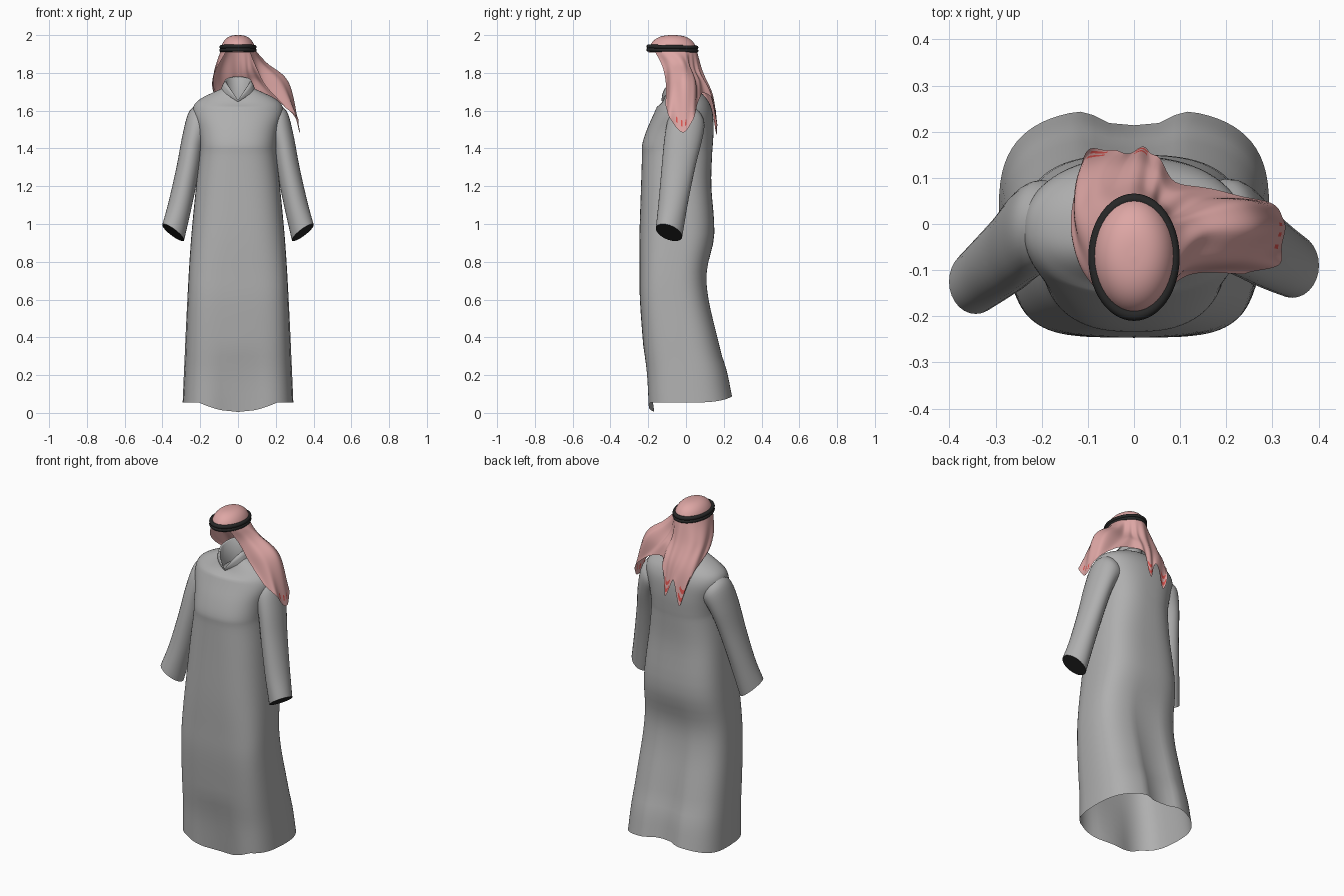
import bpy, bmesh, math
from mathutils import Vector

if "Cube" in bpy.data.objects:
    bpy.data.objects.remove(bpy.data.objects["Cube"])


def material(name, rgb):
    m = bpy.data.materials.new(name)
    m.diffuse_color = (*rgb, 1)
    m.use_nodes = True
    m.node_tree.nodes["Principled BSDF"].inputs["Base Color"].default_value = m.diffuse_color
    return m


GREY = material("robe grey", (0.43, 0.43, 0.43))
PINK = material("scarf pink", (0.73, 0.385, 0.375))
RED = material("scarf red", (0.74, 0.09, 0.08))
BLACK = material("cord black", (0.02, 0.02, 0.02))


def spline(ctrl, t):
    """Catmull-Rom through a list of equal-length tuples, t in 0..1."""
    n = len(ctrl) - 1
    i = min(int(t * n), n - 1)
    f = t * n - i
    b, c = Vector(ctrl[i]), Vector(ctrl[i + 1])
    a = Vector(ctrl[i - 1]) if i > 0 else b * 2 - c
    d = Vector(ctrl[i + 2]) if i + 2 <= n else c * 2 - b
    return 0.5 * (b * 2 + (c - a) * f + (a * 2 - b * 5 + c * 4 - d) * f * f
                  + (b * 3 - a - c * 3 + d) * f ** 3)


def sheet(name, rows, mats, wrap_u=True, wrap_v=False, cap=False, rule=None):
    """Skin rows of points into a smooth surface; cap fills the last row with mats[1]."""
    bm = bmesh.new()
    vs = [[bm.verts.new(p) for p in r] for r in rows]
    nv, nu = len(rows), len(rows[0])
    for j in range(nv if wrap_v else nv - 1):
        for i in range(nu if wrap_u else nu - 1):
            a, b, i2 = vs[j], vs[(j + 1) % nv], (i + 1) % nu
            f = bm.faces.new((a[i], a[i2], b[i2], b[i]))
            f.smooth = True
            if rule and rule(i, j):
                f.material_index = 1
    if cap:
        f = bm.faces.new([bm.verts.new(v.co) for v in vs[-1]])
        f.material_index = 1
    bmesh.ops.recalc_face_normals(bm, faces=bm.faces)
    me = bpy.data.meshes.new(name)
    bm.to_mesh(me)
    bm.free()
    for m in mats:
        me.materials.append(m)
    ob = bpy.data.objects.new(name, me)
    bpy.context.collection.objects.link(ob)
    return ob


def power(v, e):
    return math.copysign(abs(v) ** e, v)


# Robe body: z, half width, front y, back y, front squareness
robe = [(0.0, 0.293, -0.208, 0.250, 4.5), (0.20, 0.286, -0.213, 0.220, 5.0),
        (0.40, 0.278, -0.230, 0.172, 5.0), (0.60, 0.268, -0.244, 0.125, 4.5),
        (0.75, 0.260, -0.246, 0.115, 3.8), (0.95, 0.246, -0.246, 0.150, 3.2),
        (1.20, 0.222, -0.238, 0.134, 2.8), (1.36, 0.205, -0.233, 0.138, 2.6),
        (1.42, 0.203, -0.232, 0.142, 2.6), (1.50, 0.214, -0.207, 0.146, 2.5),
        (1.58, 0.238, -0.172, 0.142, 2.3), (1.63, 0.232, -0.150, 0.128, 2.2),
        (1.665, 0.195, -0.136, 0.108, 2.1), (1.695, 0.135, -0.126, 0.080, 2.1),
        (1.715, 0.090, -0.120, 0.050, 2.0)]


def robe_row(z, hx, yf, yb, n, steps=72):
    row = []
    mid, hy = (yf + yb) / 2, (yb - yf) / 2
    skirt = max(0, 1 - z / 0.9)
    for k in range(steps):
        t = 2 * math.pi * k / steps
        c, s = math.cos(t), math.sin(t)
        e = 2 / n if s < 0 else 2 / min(n, 2.9)
        x, y = hx * power(c, e), mid + hy * power(s, e)
        q = (x / hx) ** 2
        if s > 0:    # centre fold at the back of the skirt
            y -= 0.036 * skirt * math.exp(-(x / 0.085) ** 4)
            hem = 0.095 - 0.04 * q
        else:        # flat front panel, narrower than the sides
            x *= 1 - 0.05 * max(0, n - 2) * abs(power(s, e)) ** 2
            y += 0.04 * max(0, 1 - z / 0.35) * math.exp(-(x / 0.11) ** 2)
            hem = 0.005 + 0.05 * min(1, q * 1.6)
        dip = 0.06 * max(0, -s) ** 3 * min(1, max(0, (z - 1.62) / 0.09))
        row.append((x, y, z + hem * max(0, 1 - z / 0.3) - dip))
    return row


N = 56
sheet("robe_body", [robe_row(*spline(robe, j / N)) for j in range(N + 1)], [GREY])


# Standing collar with a V notch: half width, centre y, half depth, z, V depth
def collar_row(hx, cy, hy, z, vee, steps=48):
    row = []
    for k in range(steps):
        t = 2 * math.pi * k / steps
        c, s = math.cos(t), math.sin(t)
        drop = vee * (1 - abs(c)) if s < 0 else 0
        row.append((hx * c, cy + hy * s, z + 0.025 * max(0, s) - drop))
    return row


sheet("collar", [collar_row(*r) for r in (
    (0.092, -0.035, 0.088, 1.708, 0.062), (0.083, -0.040, 0.089, 1.733, 0.080),
    (0.070, -0.045, 0.084, 1.757, 0.100), (0.063, -0.045, 0.078, 1.752, 0.098),
    (0.070, -0.040, 0.079, 1.620, 0.010))], [GREY])

# Sleeves: centre, half width, half depth, outward rise, forward rise
sleeve = [(0.160, 0.000, 1.555, 0.058, 0.085, 0.080, 0.0),
          (0.204, -0.002, 1.525, 0.059, 0.100, 0.062, 0.0),
          (0.236, -0.016, 1.440, 0.058, 0.100, 0.030, 0.0),
          (0.264, -0.040, 1.300, 0.062, 0.089, 0.0, 0.0),
          (0.305, -0.068, 1.110, 0.062, 0.078, 0.010, 0.0),
          (0.343, -0.090, 0.955, 0.058, 0.070, 0.040, 0.022)]


def sleeve_row(side, swing, r, steps=28):
    cx, cy, cz, rx, ry, rise, fwd = r
    ang = [2 * math.pi * k / steps for k in range(steps)]
    return [(side * (cx + rx * math.cos(t)), cy - swing + ry * math.sin(t),
             cz + rise * math.cos(t) - fwd * math.sin(t)) for t in ang]


# one arm swings further forward than the other
for side, label, swing in ((1, "left", 0.0), (-1, "right", 0.035)):
    rows = [sleeve_row(side, swing * (j / 24) ** 1.5, spline(sleeve, j / 24))
            for j in range(25)]
    sheet(label + "_sleeve", rows, [GREY, BLACK], cap=True)

# Scarf crown: rounded cap above the cord
crown = []
for j in range(15):
    a = math.pi / 2 * j / 14
    r, z = max(0.002, math.cos(a) ** 0.75), 1.908 + 0.092 * math.sin(a)
    crown.append([(0.092 * r * math.cos(2 * math.pi * k / 40),
                   -0.07 + 0.128 * r * math.sin(2 * math.pi * k / 40), z) for k in range(40)])
sheet("scarf_crown", crown, [PINK])

# Scarf drape: ring angle in degrees, then three points down each column
drape = [(230, -0.106, -0.105, 1.83, -0.128, -0.040, 1.76, -0.122, 0.010, 1.715),
         (192, -0.122, -0.030, 1.81, -0.130, 0.055, 1.71, -0.112, 0.135, 1.625),
         (155, -0.112, 0.040, 1.80, -0.098, 0.122, 1.66, -0.068, 0.160, 1.47),
         (122, -0.060, 0.070, 1.80, -0.040, 0.122, 1.69, -0.025, 0.150, 1.61),
         (95, 0.000, 0.085, 1.80, 0.010, 0.135, 1.68, 0.020, 0.160, 1.51),
         (72, 0.035, 0.068, 1.81, 0.045, 0.115, 1.72, 0.048, 0.142, 1.65),
         (55, 0.058, 0.045, 1.82, 0.080, 0.072, 1.76, 0.100, 0.085, 1.695),
         (42, 0.088, 0.022, 1.83, 0.145, 0.055, 1.74, 0.225, 0.062, 1.640),
         (25, 0.130, 0.010, 1.845, 0.240, 0.040, 1.745, 0.312, 0.030, 1.54),
         (0, 0.150, -0.025, 1.85, 0.262, -0.020, 1.745, 0.320, -0.020, 1.485),
         (-25, 0.124, -0.080, 1.85, 0.220, -0.078, 1.745, 0.310, -0.085, 1.56),
         (-50, 0.092, -0.122, 1.83, 0.140, -0.105, 1.735, 0.235, -0.108, 1.63)]
NU, NV = 88, 26
drape_rows = []
for j in range(NV + 1):
    v, row = j / NV, []
    for i in range(NU + 1):
        c = spline(drape, i / NU)
        a = math.radians(c[0])
        top = (0.091 * math.cos(a), -0.07 + 0.127 * math.sin(a), 1.92)
        p = spline([top, c[1:4], c[4:7], c[7:10]], v)
        # soft folds pushed outward
        out = Vector((p.x, p.y + 0.07, 0)).normalized()
        fold = 0.004 * (1 + math.sin(2 * math.pi * 9 * i / NU)) * min(1, v * 2.5)
        row.append(p + out * fold)
    drape_rows.append(row)


def trim(i, j):
    """Red bands across the two tail tips, dashes along the shoulder flap tip."""
    tail = min(abs(i - 15.5), abs(i - 31.5)) < 3 and j in (NV - 2, NV - 4)
    return tail or (abs(i - 72) < 5 and j == NV - 2 and i % 3 == 0)


sheet("scarf_drape", drape_rows, [PINK, RED], wrap_u=False, rule=trim)

# Head cord: two stacked oval rings
for level, name in ((1.920, "lower_cord"), (1.937, "upper_cord")):
    rows = []
    for k in range(56):
        t = 2 * math.pi * k / 56
        row = []
        for m in range(10):
            b = 2 * math.pi * m / 10
            d = 0.012 * math.cos(b)
            y = (0.126 + d) * math.sin(t)
            row.append(((0.087 + d) * math.cos(t), y - 0.072,
                        level - 0.02 * y + 0.011 * math.sin(b)))
        rows.append(row)
    sheet(name, rows, [BLACK], wrap_v=True)
